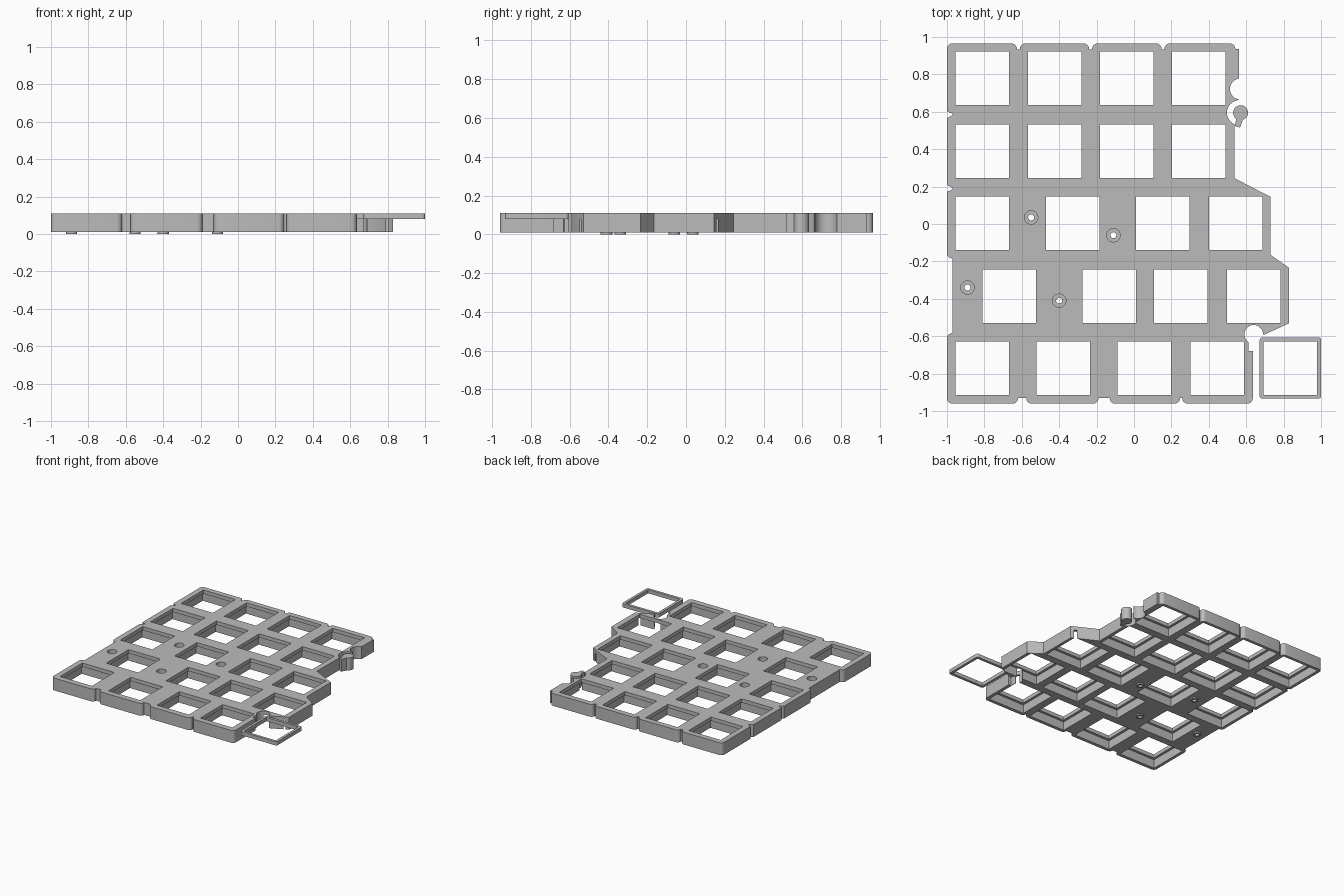
import bpy, bmesh
from math import pi, sin, cos
from mathutils import Vector

cube = bpy.data.objects.get("Cube")
if cube:
    bpy.data.objects.remove(cube)

BOTTOM, LEDGE, TOP = 0.01, 0.08, 0.11
HOLE, MARGIN, ROUND = 0.286, 0.02, 0.028

grey = bpy.data.materials.new("plain grey")
grey.use_nodes = True
grey.diffuse_color = (0.5, 0.5, 0.5, 1)
grey.node_tree.nodes["Principled BSDF"].inputs["Base Color"].default_value = (0.5, 0.5, 0.5, 1)


def prism(bm, points, low, high):
    """Extrude a flat outline between two heights."""
    face = bm.faces.new([bm.verts.new((x, y, low)) for x, y in points])
    bm.normal_update()
    if face.normal.z > 0:
        face.normal_flip()
    top = bmesh.ops.extrude_face_region(bm, geom=[face], use_keep_orig=True)["geom"]
    verts = [v for v in top if isinstance(v, bmesh.types.BMVert)]
    bmesh.ops.translate(bm, verts=verts, vec=(0, 0, high - low))
    bmesh.ops.recalc_face_normals(bm, faces=bm.faces)


def circle(x, y, r, steps=32):
    return [(x + r * cos(2 * pi * i / steps), y + r * sin(2 * pi * i / steps)) for i in range(steps)]


def square(x, y, size):
    h = size / 2
    return [(x - h, y - h), (x + h, y - h), (x + h, y + h), (x - h, y + h)]


def fillet(corners, steps=5):
    """Round the corners that carry a radius as a third value."""
    out = []
    for i, c in enumerate(corners):
        p = Vector(c[:2])
        if len(c) == 2:
            out.append(tuple(p))
            continue
        a = p + (Vector(corners[i - 1][:2]) - p).normalized() * c[2]
        b = p + (Vector(corners[(i + 1) % len(corners)][:2]) - p).normalized() * c[2]
        for k in range(steps + 1):
            t = k / steps * pi / 2
            out.append(tuple(a + (p - a) * sin(t) + (p - b) * (cos(t) - 1)))
    return out


def make(name, solids, helper=False):
    bm = bmesh.new()
    for points, low, high in solids:
        prism(bm, points, low, high)
    mesh = bpy.data.meshes.new(name)
    bm.to_mesh(mesh)
    bm.free()
    mesh.materials.append(grey)
    obj = bpy.data.objects.new(name, mesh)
    bpy.context.collection.objects.link(obj)
    obj.hide_render = helper
    return obj


def combine(obj, tool, operation="DIFFERENCE"):
    mod = obj.modifiers.new(tool.name, "BOOLEAN")
    mod.object, mod.operation, mod.solver = tool, operation, "EXACT"
    bpy.context.view_layer.objects.active = obj
    bpy.ops.object.modifier_apply(modifier=mod.name)
    bpy.data.objects.remove(tool)


def finish(obj):
    bpy.ops.object.select_all(action="DESELECT")
    obj.select_set(True)
    bpy.context.view_layer.objects.active = obj
    bpy.ops.object.shade_smooth_by_angle()


# Key openings: row centre height, then column centres
rows = {
    0.778: (-0.812, -0.425, -0.04, 0.347),
    0.39: (-0.812, -0.425, -0.04, 0.347),
    0.003: (-0.812, -0.328, 0.153, 0.544),
    -0.385: (-0.668, -0.133, 0.251, 0.641),
    -0.77: (-0.812, -0.379, 0.056, 0.445),
}
keys = [(x, y) for y, columns in rows.items() for x in columns]
screws = [(-0.89, -0.34), (-0.55, 0.035), (-0.40, -0.41), (-0.11, -0.06)]


# Outline, anticlockwise from the front left corner
def edge_notch(x, half, y, inward, way):
    return [(x - way * half, y, ROUND), (x - way * half, y + inward),
            (x + way * half, y + inward), (x + way * half, y, ROUND)]


FRONT, BACK, SIDE, INSET = -0.96, 0.965, -1.0, -0.97
outline = [(SIDE, FRONT, ROUND)]
for x, half in ((-0.598, 0.022), (-0.16, 0.03), (0.252, 0.006)):
    outline += edge_notch(x, half, FRONT, 0.031, 1)
outline += [(0.635, FRONT, ROUND), (0.635, -0.68), (0.612, -0.68), (0.612, -0.6), (0.70, -0.59),
            (0.83, -0.53), (0.83, -0.235), (0.73, -0.165), (0.73, 0.145), (0.537, 0.245),
            (0.537, 0.54), (0.562, 0.54), (0.562, 0.935), (0.542, 0.935), (0.542, BACK, ROUND)]
for x in (0.155, -0.232, -0.618):
    outline += edge_notch(x, 0.008, BACK, -0.031, -1)
outline += [(SIDE, BACK, ROUND)]
for y in (0.585, 0.19):
    outline += [(SIDE, y + 0.018), (INSET, y + 0.004), (INSET, y - 0.004), (SIDE, y - 0.018)]
outline += [(SIDE, -0.175, 0.015), (INSET, -0.185), (INSET, -0.58), (SIDE, -0.595, 0.015)]

# Plate with screw bosses, wide pockets below and key openings above
plate = make("key_plate", [(fillet(outline), BOTTOM, TOP)])
bosses = make("screw_bosses", [(circle(x, y, 0.03), 0, 0.03) for x, y in screws], True)
combine(plate, bosses, "UNION")
pockets = make("pocket_cutter",
               [(square(x, y, HOLE + 2 * MARGIN), -0.1, LEDGE) for x, y in keys]
               + [(circle(x, y, 0.036), 0.05, 0.2) for x, y in screws], True)
combine(plate, pockets)
openings = make("opening_cutter",
                [(square(x, y, HOLE), -0.1, 0.2) for x, y in keys]
                + [(circle(x, y, 0.016), -0.1, 0.2) for x, y in screws]
                + [(circle(0.57, 0.722, 0.057), -0.1, 0.2),
                   (circle(0.565, 0.595, 0.068), -0.1, 0.2),
                   (circle(0.64, -0.59, 0.05), -0.1, 0.2)], True)
combine(plate, openings)
finish(plate)

# Joining knob with its slanted neck
knob = make("joining_knob", [(circle(0.57, 0.595, 0.04), BOTTOM, TOP)])
neck = make("knob_neck", [([(0.54, 0.525), (0.567, 0.515), (0.59, 0.58), (0.55, 0.58)], BOTTOM, TOP)], True)
combine(knob, neck, "UNION")
finish(knob)

# Thin loose key frame at the front left
cx, cy, half = 0.836, -0.77, 0.164
rim = [(x, y, 0.015) for x, y in square(cx, cy, 2 * half)]
frame = make("thin_key_frame", [(fillet(rim), LEDGE, TOP)])
combine(frame, make("frame_cutter", [(square(cx, cy, HOLE), 0, 0.2)], True))
finish(frame)
